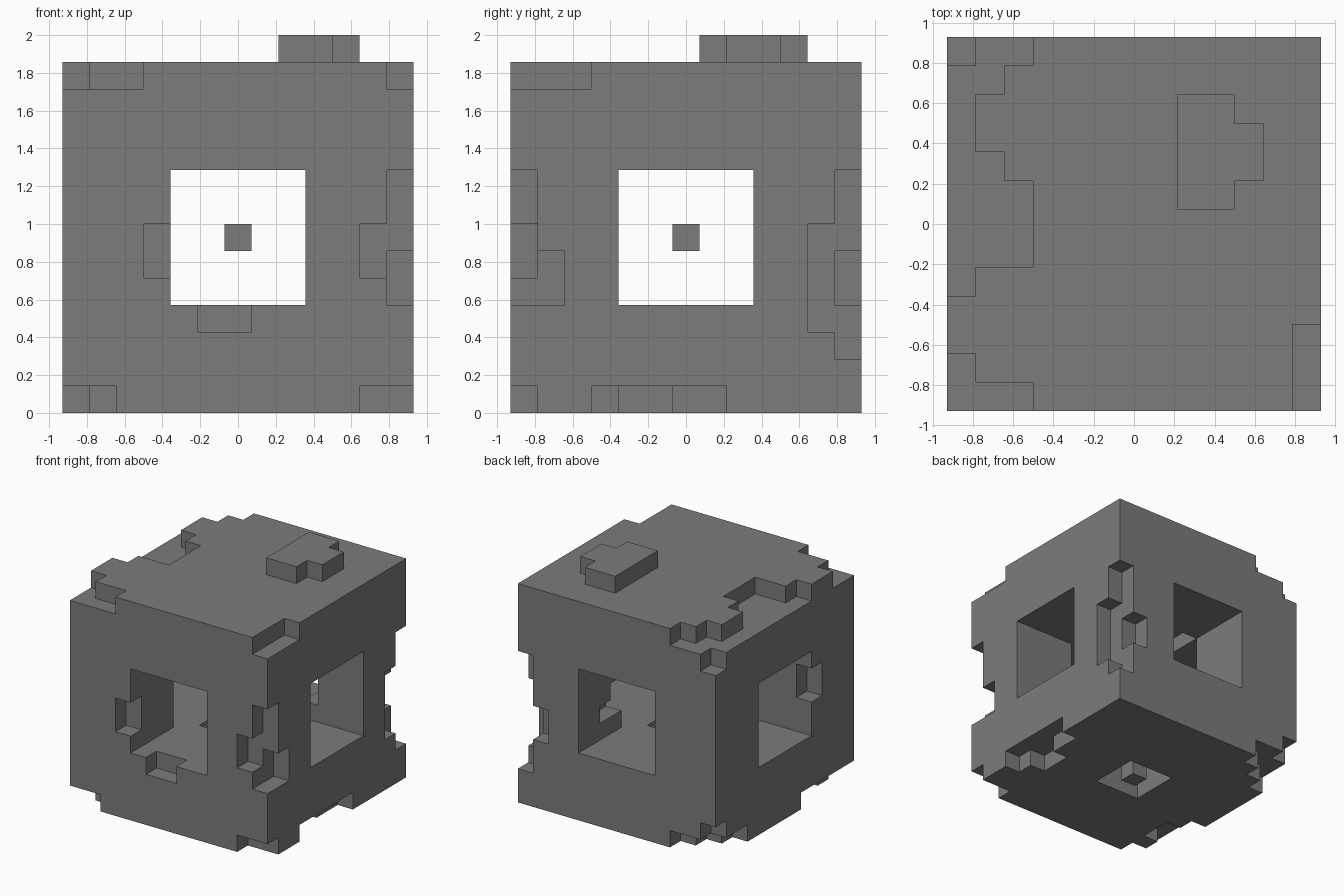
import bpy
import bmesh
from itertools import product
from mathutils import Vector

if "Cube" in bpy.data.objects:
    bpy.data.objects.remove(bpy.data.objects["Cube"])

UNIT = 1 / 7          # side of one block
N = 13                # blocks along each side of the body

grey = bpy.data.materials.new("stone grey")
grey.use_nodes = True
COLOUR = (0.2, 0.2, 0.2, 1)
grey.diffuse_color = COLOUR
grey.node_tree.nodes["Principled BSDF"].inputs["Base Color"].default_value = COLOUR


def block(x, y, z):
    """Cells in a box; each argument is one index or a (first, last) pair."""
    spans = [(a, a) if isinstance(a, int) else a for a in (x, y, z)]
    return set(product(*[range(a, b + 1) for a, b in spans]))


def build(name, cells):
    """Mesh made of the exposed sides of a set of cells."""
    bm = bmesh.new()
    verts = {}

    def corner(p):
        key = tuple(p)
        if key not in verts:
            verts[key] = bm.verts.new(((p[0] - N / 2) * UNIT, (p[1] - N / 2) * UNIT, p[2] * UNIT))
        return verts[key]

    for cell in sorted(cells):
        for axis, side in product(range(3), (0, 1)):
            near = list(cell)
            near[axis] += 1 if side else -1
            if tuple(near) in cells:
                continue
            u, v = (axis + 1) % 3, (axis + 2) % 3
            loop = []
            for du, dv in ((0, 0), (1, 0), (1, 1), (0, 1)):
                p = list(cell)
                p[axis] += side
                p[u] += du
                p[v] += dv
                loop.append(corner(p))
            bm.faces.new(loop if side else loop[::-1])
    mesh = bpy.data.meshes.new(name)
    bm.to_mesh(mesh)
    bm.free()
    mesh.materials.append(grey)
    obj = bpy.data.objects.new(name, mesh)
    bpy.context.collection.objects.link(obj)
    return obj


ALL, MID, LAST = (0, 12), (4, 8), 12
body = block(ALL, ALL, ALL)

# Crossing tunnels and the shaft through the floor
body -= block(MID, ALL, MID) | block(ALL, MID, MID) | block((5, 7), (5, 7), (0, 4))

chips = [
    # top rim, front left and front right
    ((0, 2), 0, LAST), (0, (0, 1), LAST), (LAST, (0, 2), LAST),
    # top rim, along the -x side and back corner
    (0, (4, 12), LAST), ((1, 2), (5, 7), LAST), (1, 8, LAST),
    (1, (11, 12), LAST), (2, 12, LAST), (0, 12, 11),
    # upright edge, front +x
    (12, 0, (4, 8)), (11, 0, (5, 6)), (12, 1, (4, 5)),
    # upright edge, back +x
    (12, 12, (2, 8)), (12, 11, (3, 6)), (11, 12, (4, 5)),
    # tunnel mouths
    (3, 0, (5, 6)), ((5, 6), 0, 3), (0, 3, (6, 7)),
    # inner corners of the chamber
    (9, (9, 10), 5), (9, 9, 6), (4, (7, 8), 9),
    # bottom rim, front
    ((0, 1), 0, 0), ((11, 12), 0, 0),
    # bottom rim, +x side
    (12, (3, 7), 0), (11, (4, 5), 0),
    # bottom rim, -x side
    (0, (0, 4), 0), (1, (2, 3), 0),
    # bottom back corner on the -x side
    (0, (10, 12), 0), ((1, 2), 12, 0), (1, 11, 0), (0, 12, 1),
]
for chip in chips:
    body -= block(*chip)

build("chipped_body", body)
build("roof_plate", block((8, 9), (7, 10), 13) | block(10, (8, 9), 13))
build("core_block", block(6, 6, 6))
build("shaft_block", block(6, 6, 0))
